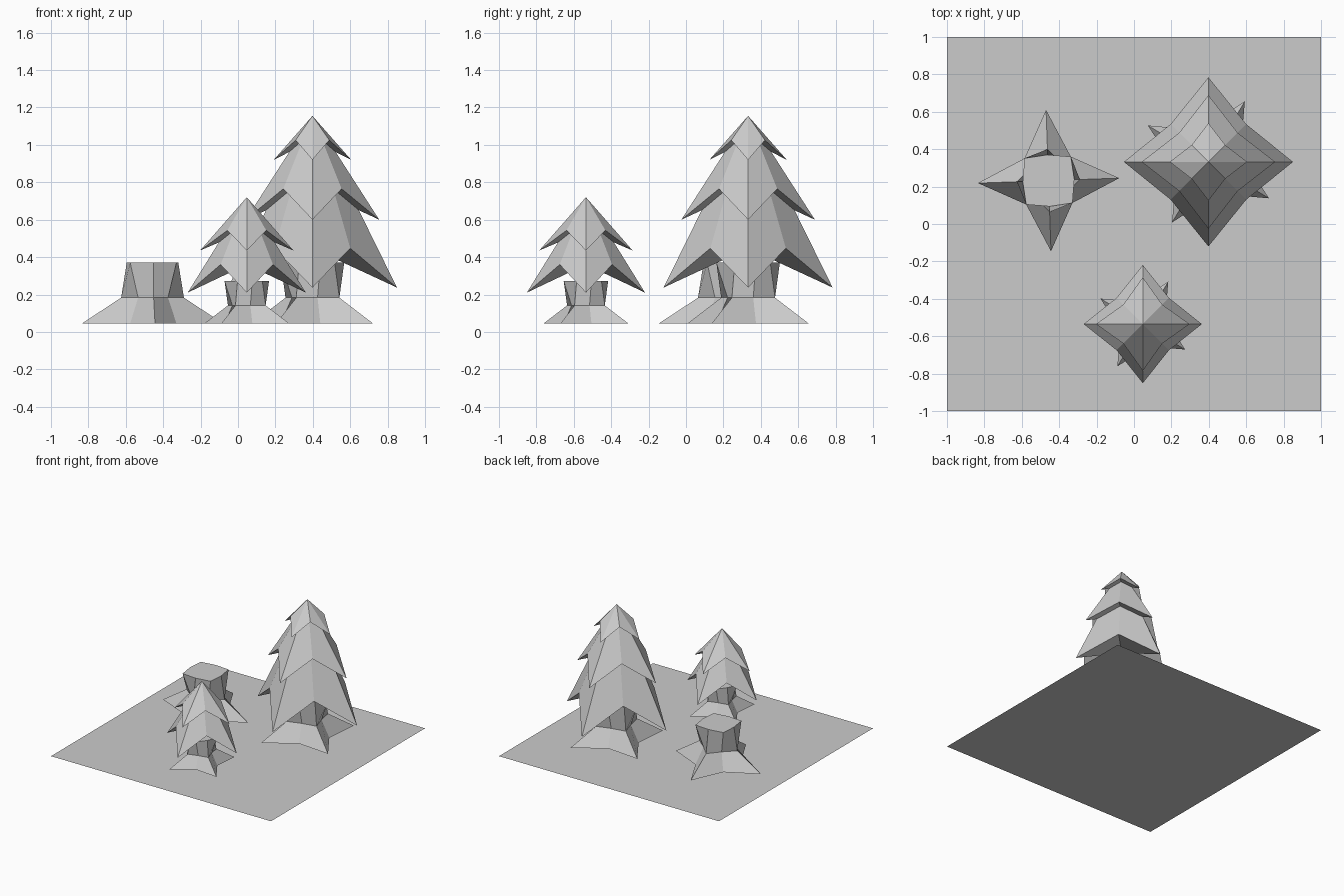
import bpy
from math import cos, sin, pi, radians, sqrt

if "Cube" in bpy.data.objects:
    bpy.data.objects.remove(bpy.data.objects["Cube"])


def make(name, verts, faces, loc=(0, 0, 0), rot=0, scale=1):
    me = bpy.data.meshes.new(name)
    me.from_pydata(verts, [], faces)
    me.update()
    ob = bpy.data.objects.new(name, me)
    bpy.context.collection.objects.link(ob)
    ob.location = loc
    ob.rotation_euler.z = radians(rot)
    ob.scale = (scale,) * 3
    return ob


def star(axis_r, diag_r, axis_z, diag_z):
    """Eight-point ring alternating between axis and diagonal corners."""
    return [((diag_r if i % 2 else axis_r) * cos(i * pi / 4),
             (diag_r if i % 2 else axis_r) * sin(i * pi / 4),
             diag_z if i % 2 else axis_z) for i in range(8)]


def trunk(name, x, y, rot, scale=1):
    # flared root star, pinched waist, octagonal cut top
    verts = (star(0.378, 0.175, 0, 0) + star(0.168, 0.113, 0.138, 0.138)
             + star(0.138, 0.175, 0.325, 0.325))
    faces = [list(range(7, -1, -1)), list(range(16, 24))]
    for k in (0, 8):
        for i in range(8):
            j = (i + 1) % 8
            faces.append((k + i, k + j, k + 8 + j, k + 8 + i))
    make(name, verts, faces, (x, y, 0.045), rot, scale)


def foliage(name, x, y, apex, tiers):
    # nested pointed skirts sharing one apex; corners droop below the notches
    for n, (tip_r, tip_z, notch, notch_z) in enumerate(tiers):
        verts = star(tip_r, notch * sqrt(2), tip_z, notch_z)
        verts += [(0, 0, apex), (0, 0, notch_z)]
        faces = []
        for i in range(8):
            j = (i + 1) % 8
            faces += [(i, j, 8), (j, i, 9)]
        make(f"{name}_tier_{n + 1}", verts, faces, (x, y, 0))


# ground sheet
make("ground", [(-1, -1, 0), (1, -1, 0), (1, 1, 0), (-1, 1, 0)], [(0, 1, 2, 3)])

# stump
trunk("stump", -0.457, 0.232, 2)

# large tree
trunk("large_trunk", 0.398, 0.332, 59)
foliage("large_tree", 0.398, 0.332, 1.155, [
    (0.452, 0.237, 0.202, 0.447),
    (0.357, 0.60, 0.156, 0.765),
    (0.207, 0.92, 0.09, 1.025)])

# small tree
trunk("small_trunk", 0.047, -0.535, 59, 0.7)
foliage("small_tree", 0.047, -0.535, 0.72, [
    (0.316, 0.21, 0.14, 0.36),
    (0.25, 0.435, 0.104, 0.543)])
